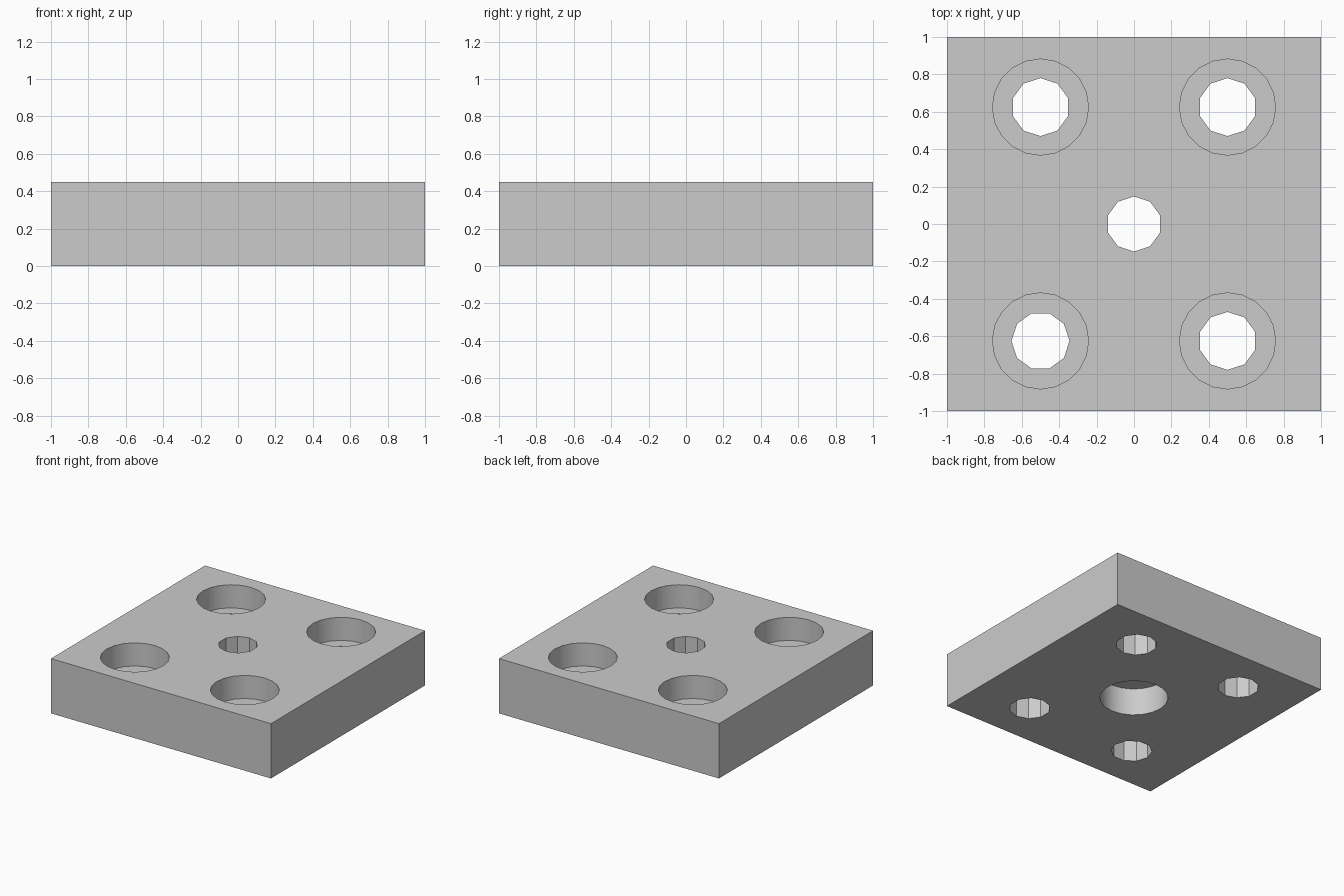
import bpy
import math

cube = bpy.data.objects.get("Cube")
if cube:
    bpy.data.objects.remove(cube, do_unlink=True)

HEIGHT = 0.45
HOLE_X, HOLE_Y = 0.5, 0.625
TOP_DEPTH, BOTTOM_DEPTH = 0.19, 0.225

# Single grey material
grey = bpy.data.materials.new("plain grey")
grey.use_nodes = True
grey.diffuse_color = (0.6, 0.6, 0.6, 1)
grey.node_tree.nodes["Principled BSDF"].inputs["Base Color"].default_value = (0.6, 0.6, 0.6, 1)

# Square plate
bpy.ops.mesh.primitive_cube_add(size=1, location=(0, 0, HEIGHT / 2))
plate = bpy.context.object
plate.name = "drilled_plate"
plate.scale = (2, 2, HEIGHT)
bpy.ops.object.transform_apply(location=True, rotation=False, scale=True)
plate.data.materials.append(grey)


def drill(name, x, y, radius, sides, bottom, top, turn=0):
    """Cut a straight round hole between two heights."""
    bpy.ops.mesh.primitive_cylinder_add(
        vertices=sides, radius=radius, depth=top - bottom,
        location=(x, y, (top + bottom) / 2), rotation=(0, 0, turn))
    cutter = bpy.context.object
    cutter.name = name
    cutter.hide_render = True
    cutter.data.materials.append(grey)
    cut = plate.modifiers.new(name, "BOOLEAN")
    cut.operation = "DIFFERENCE"
    cut.solver = "EXACT"
    cut.object = cutter
    bpy.context.view_layer.objects.active = plate
    bpy.ops.object.modifier_apply(modifier=cut.name)
    bpy.data.objects.remove(cutter, do_unlink=True)


# Corner bolt holes, counterbored from the top
for x in (-HOLE_X, HOLE_X):
    for y in (-HOLE_Y, HOLE_Y):
        turn = math.pi / 10 if x < 0 and y < 0 else 0
        drill("corner_counterbore", x, y, 0.257, 20, HEIGHT - TOP_DEPTH, HEIGHT + 0.1)
        drill("corner_hole", x, y, 0.155, 10, -0.1, HEIGHT, turn)

# Centre hole, counterbored from below
drill("centre_counterbore", 0, 0, 0.257, 20, -0.1, BOTTOM_DEPTH)
drill("centre_hole", 0, 0, 0.147, 10, 0.1, HEIGHT + 0.1)

# Smooth the counterbore walls, keep the coarse holes faceted
bpy.ops.object.select_all(action="DESELECT")
plate.select_set(True)
bpy.context.view_layer.objects.active = plate
bpy.ops.object.shade_smooth_by_angle(angle=math.radians(30))
